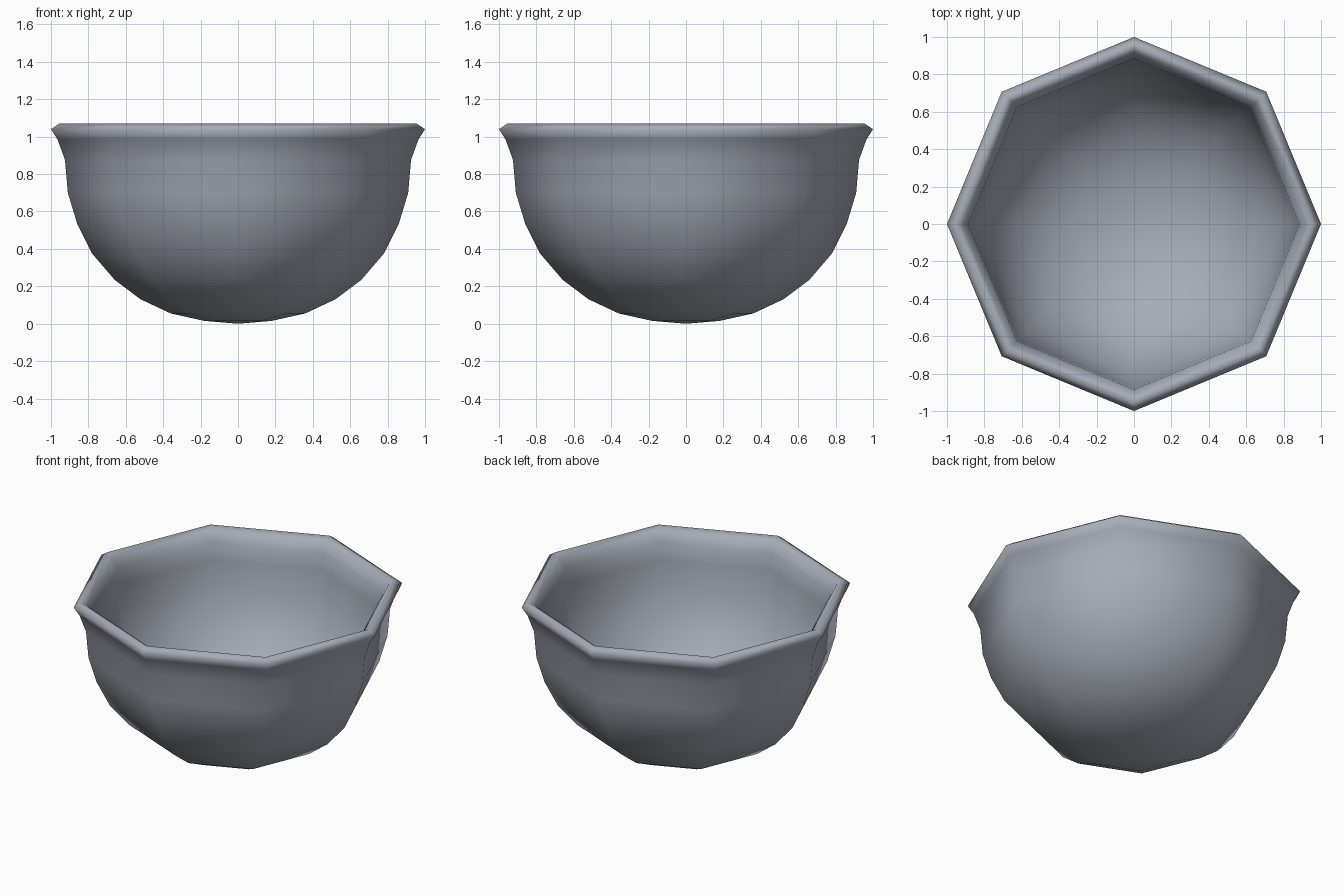
import bpy
import bmesh
from math import tau
from mathutils import Matrix

SIDES = 8

cube = bpy.data.objects.get("Cube")
if cube:
    bpy.data.objects.remove(cube, do_unlink=True)

# Slate grey glaze
glaze = bpy.data.materials.new("slate_grey")
glaze.use_nodes = True
colour = (0.38, 0.41, 0.47, 1)
glaze.diffuse_color = colour
glaze.node_tree.nodes["Principled BSDF"].inputs["Base Color"].default_value = colour

# Radius and height, from the base up the outside
outside = [(0, 0), (0.18, 0.015), (0.36, 0.055), (0.52, 0.13), (0.66, 0.235),
           (0.78, 0.375), (0.86, 0.535), (0.91, 0.70), (0.925, 0.875), (0.965, 0.985)]
# Flared rim, rolled over the top
rim = [(1.0, 1.04), (0.955, 1.07), (0.92, 1.045), (0.885, 0.985)]
# Back down the inside
inside = [(0.875, 0.875), (0.86, 0.71), (0.81, 0.555), (0.735, 0.405), (0.625, 0.275),
          (0.49, 0.175), (0.34, 0.105), (0.17, 0.065), (0, 0.05)]


def lathe(name, profile):
    """Spin an open profile round z into a smooth solid."""
    bm = bmesh.new()
    verts = [bm.verts.new((r, 0, z)) for r, z in profile]
    edges = [bm.edges.new(pair) for pair in zip(verts, verts[1:])]
    bmesh.ops.spin(bm, geom=verts + edges, cent=(0, 0, 0), axis=(0, 0, 1),
                   angle=tau, steps=SIDES, use_merge=False)
    bmesh.ops.remove_doubles(bm, verts=bm.verts, dist=0.001)
    bmesh.ops.recalc_face_normals(bm, faces=bm.faces)
    for face in bm.faces:
        face.smooth = True
    mesh = bpy.data.meshes.new(name)
    bm.to_mesh(mesh)
    bm.free()
    mesh.materials.append(glaze)
    obj = bpy.data.objects.new(name, mesh)
    bpy.context.collection.objects.link(obj)
    return obj


lathe("bowl", outside + rim + inside)
